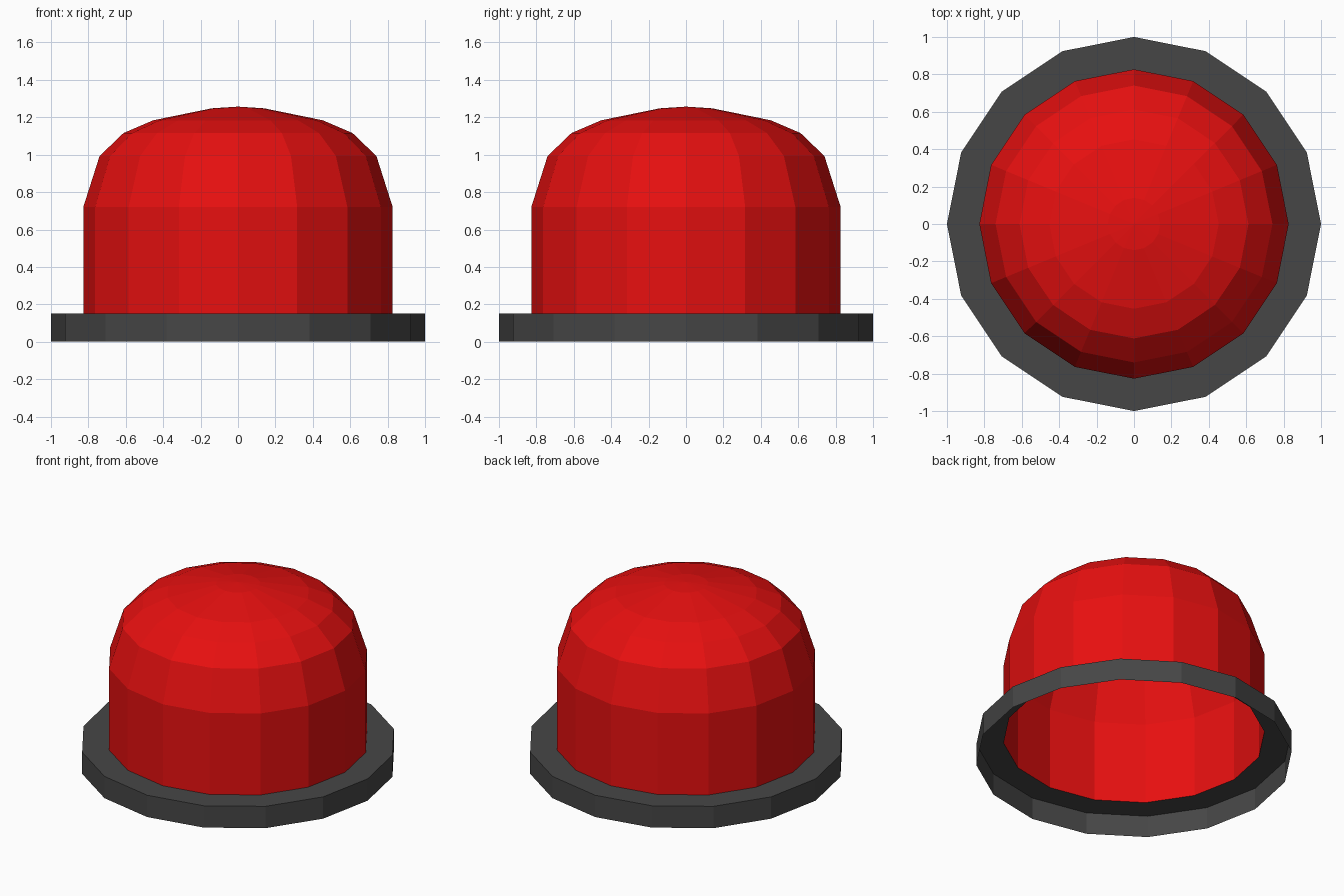
import bpy, bmesh, math

if "Cube" in bpy.data.objects:
    bpy.data.objects.remove(bpy.data.objects["Cube"])

SIDES = 16


def material(name, rgb):
    m = bpy.data.materials.new(name)
    m.diffuse_color = (*rgb, 1.0)
    m.use_nodes = True
    m.node_tree.nodes["Principled BSDF"].inputs["Base Color"].default_value = m.diffuse_color
    return m


def lathe(name, profile, mat):
    """Revolve (radius, z) points around z; radius 0 makes a closing tip."""
    bm = bmesh.new()
    rings = []
    for r, z in profile:
        if r == 0:
            rings.append([bm.verts.new((0, 0, z))] * SIDES)
        else:
            rings.append([bm.verts.new((r * math.cos(2 * math.pi * i / SIDES),
                                        r * math.sin(2 * math.pi * i / SIDES), z))
                          for i in range(SIDES)])
    for low, high in zip(rings, rings[1:]):
        for i in range(SIDES):
            j = (i + 1) % SIDES
            corners = [low[i], low[j], high[j], high[i]]
            bm.faces.new(list(dict.fromkeys(corners)))
    mesh = bpy.data.meshes.new(name)
    bm.to_mesh(mesh)
    bm.free()
    mesh.materials.append(mat)
    obj = bpy.data.objects.new(name, mesh)
    bpy.context.collection.objects.link(obj)
    return obj


red = material("bright red", (0.8, 0.005, 0.005))
grey = material("dark grey", (0.062, 0.062, 0.062))

# Base flange: outer wall and top rim, open underneath
lathe("base_flange", [(1.0, 0.0), (1.0, 0.152), (0.827, 0.152)], grey)

# Hollow dome: straight wall curving in to a shallow tip
lathe("dome", [(0.827, 0.152), (0.827, 0.72), (0.74, 0.993), (0.612, 1.116),
               (0.453, 1.184), (0.14, 1.248), (0, 1.257)], red)
